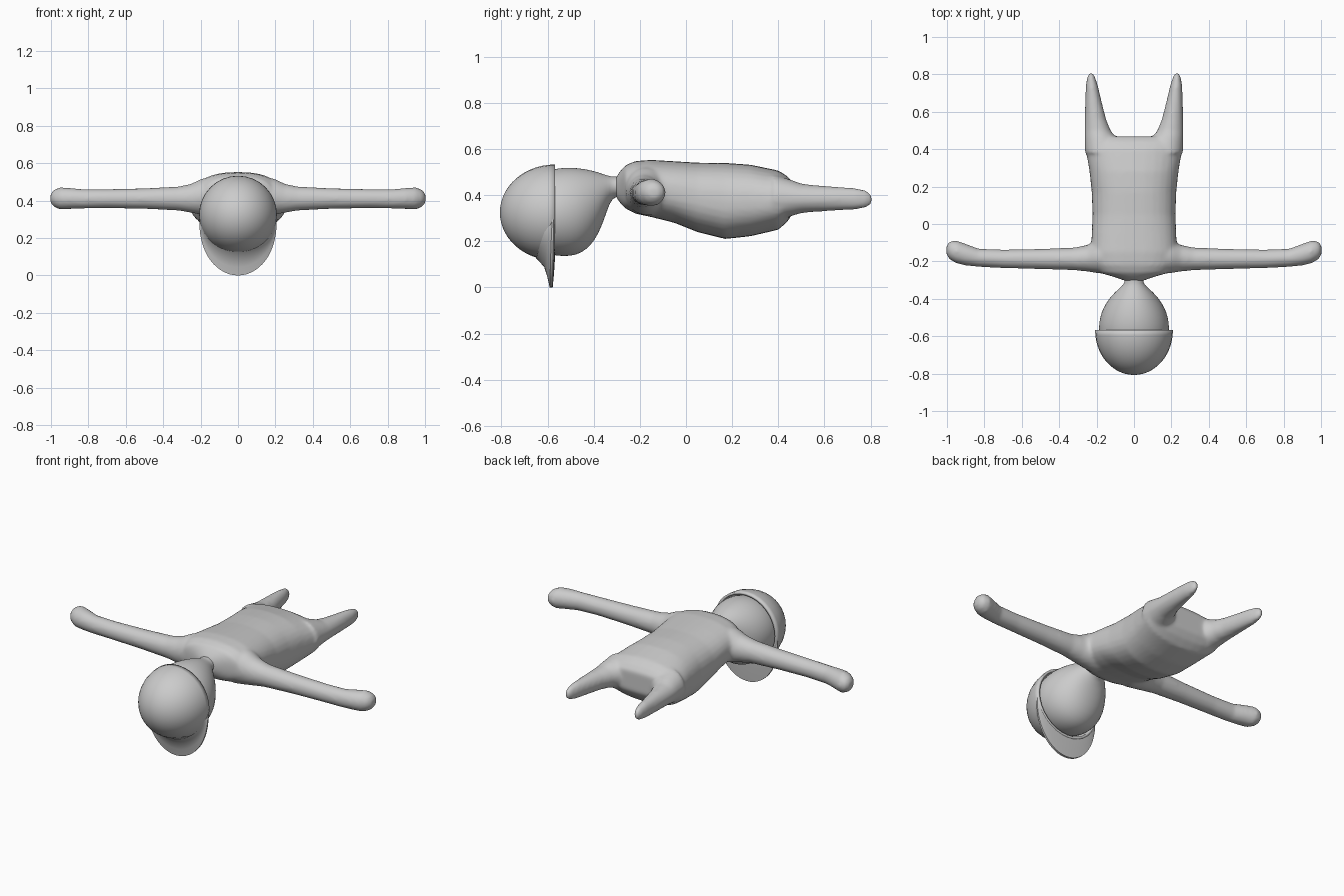
import bpy, bmesh
from math import sin, cos, pi
from mathutils import Vector

if "Cube" in bpy.data.objects:
    bpy.data.objects.remove(bpy.data.objects["Cube"])

N = 32


def loft(bm, rings):
    """Skin a list of point rings and close both ends."""
    vs = [[bm.verts.new(p) for p in r] for r in rings]
    n = len(rings[0])
    for a, b in zip(vs, vs[1:]):
        for i in range(n):
            j = (i + 1) % n
            bm.faces.new((a[i], a[j], b[j], b[i]))
    bm.faces.new(vs[0])
    bm.faces.new(vs[-1])


def oval(axis, t, c1, c2, r1, r2, p=2.0):
    """Superellipse ring across axis 'x' (c1=y) or 'y' (c1=x); c2 is z."""
    pts = []
    for i in range(N):
        c, s = cos(2 * pi * i / N), sin(2 * pi * i / N)
        a = c1 + r1 * (abs(c) ** (2 / p)) * (1 if c > 0 else -1)
        b = c2 + r2 * (abs(s) ** (2 / p)) * (1 if s > 0 else -1)
        pts.append(Vector((t, a, b) if axis == 'x' else (a, t, b)))
    return pts


def finish(bm, name):
    bmesh.ops.recalc_face_normals(bm, faces=bm.faces)
    for f in bm.faces:
        f.smooth = True
    me = bpy.data.meshes.new(name)
    bm.to_mesh(me)
    bm.free()
    ob = bpy.data.objects.new(name, me)
    bpy.context.collection.objects.link(ob)
    return ob


# Body: torso, arms and legs fused into one skin
bm = bmesh.new()
# torso stations: y, half width, z low, z high
torso = [(-.305, .045, .395, .475), (-.285, .10, .365, .505), (-.262, .18, .342, .53),
         (-.22, .215, .32, .548), (-.15, .23, .305, .553), (-.05, .226, .28, .547),
         (.05, .222, .24, .541), (.17, .226, .21, .54), (.28, .238, .222, .532),
         (.40, .258, .25, .507), (.44, .262, .285, .482), (.468, .25, .33, .45)]
loft(bm, [oval('y', y, 0, (a + b) / 2, w, (b - a) / 2, 2.4) for y, w, a, b in torso])
# arm stations: x, y low, y high, z low, z high
arm = [(.12, -.27, -.06, .31, .535), (.20, -.262, -.09, .325, .515), (.25, -.254, -.112, .335, .49),
       (.32, -.247, -.126, .347, .475), (.50, -.241, -.133, .356, .466), (.70, -.236, -.137, .36, .461),
       (.83, -.229, -.132, .358, .461), (.90, -.222, -.106, .355, .468), (.95, -.21, -.088, .352, .471),
       (.985, -.19, -.092, .366, .458), (1.003, -.165, -.115, .39, .434)]
# leg stations: y, x inner, x outer, z low, z high
leg = [(.38, .06, .262, .29, .49), (.46, .095, .264, .31, .465), (.50, .125, .264, .322, .45),
       (.56, .149, .263, .328, .443), (.65, .172, .261, .333, .437), (.74, .193, .258, .338, .43),
       (.785, .208, .25, .346, .42), (.808, .22, .24, .365, .398)]
for s in (-1, 1):
    loft(bm, [oval('x', s * x, (a + b) / 2, (c + d) / 2, (b - a) / 2, (d - c) / 2)
              for x, a, b, c, d in arm])
    loft(bm, [oval('y', y, s * (a + b) / 2, (c + d) / 2, (b - a) / 2, (d - c) / 2)
              for y, a, b, c, d in leg])
body = finish(bm, "body")
m = body.modifiers.new("fuse", 'REMESH')
m.mode = 'VOXEL'
m.voxel_size = .01
m.use_smooth_shade = True
m = body.modifiers.new("soften", 'SMOOTH')
m.factor = .5
m.iterations = 8

# Head and neck: y, half width, z low, z high
bm = bmesh.new()
head = [(-.25, .06, .40, .49), (-.305, .045, .395, .478), (-.33, .06, .375, .482),
        (-.36, .098, .275, .492), (-.40, .135, .192, .506), (-.45, .166, .149, .516),
        (-.50, .183, .134, .521), (-.56, .191, .135, .518), (-.62, .18, .15, .50),
        (-.69, .145, .19, .46), (-.74, .09, .24, .41), (-.76, .03, .30, .35)]
loft(bm, [oval('y', y, 0, (a + b) / 2, w, (b - a) / 2) for y, w, a, b in head])
finish(bm, "head").modifiers.new("round", 'SUBSURF').levels = 1

# Cap dome: hollow half ball facing -y
bm = bmesh.new()
CZ, R, Y0 = .325, .208, -.568
pole = bm.verts.new((0, Y0 - .239, CZ))
prev = None
for k in range(1, 15):
    a = pi / 2 * k / 14
    ring = [bm.verts.new(p) for p in
            oval('y', Y0 - .239 * cos(a), 0, CZ, R * sin(a), R * sin(a))]
    for i in range(N):
        j = (i + 1) % N
        bm.faces.new((pole, ring[i], ring[j]) if prev is None
                     else (prev[i], ring[i], ring[j], prev[j]))
    prev = ring
dome = finish(bm, "cap_dome")
m = dome.modifiers.new("thickness", 'SOLIDIFY')
m.thickness = .014
m.offset = -1

# Cap brim: crescent whose section tapers away from the dome
bm = bmesh.new()
rings = []
for i in range(29):
    t = pi + pi * i / 28
    c, s = cos(t), min(0.0, sin(t))
    f = abs(s) ** .7
    xi, zi = .198 * c, CZ - .03 * (1 - f) + .198 * s
    xo, zo = .207 * c, .205 + .09 * (1 - f) + .205 * s
    sec = []
    for u, y in ((0, -.58 - .07 * f), (.3, -.58 - .035 * f), (.65, -.58 - .021 * f),
                 (1, -.58 - .011 * f), (1, -.574 - .004 * f), (.5, -.572), (0, -.568)):
        sec.append(Vector((xi + (xo - xi) * u, y, zi + (zo - zi) * u)))
    rings.append(sec)
loft(bm, rings)
brim = finish(bm, "cap_brim")

# Keep rim edges crisp
for ob in (dome, brim):
    bpy.ops.object.select_all(action='DESELECT')
    ob.select_set(True)
    bpy.context.view_layer.objects.active = ob
    bpy.ops.object.shade_smooth_by_angle()
